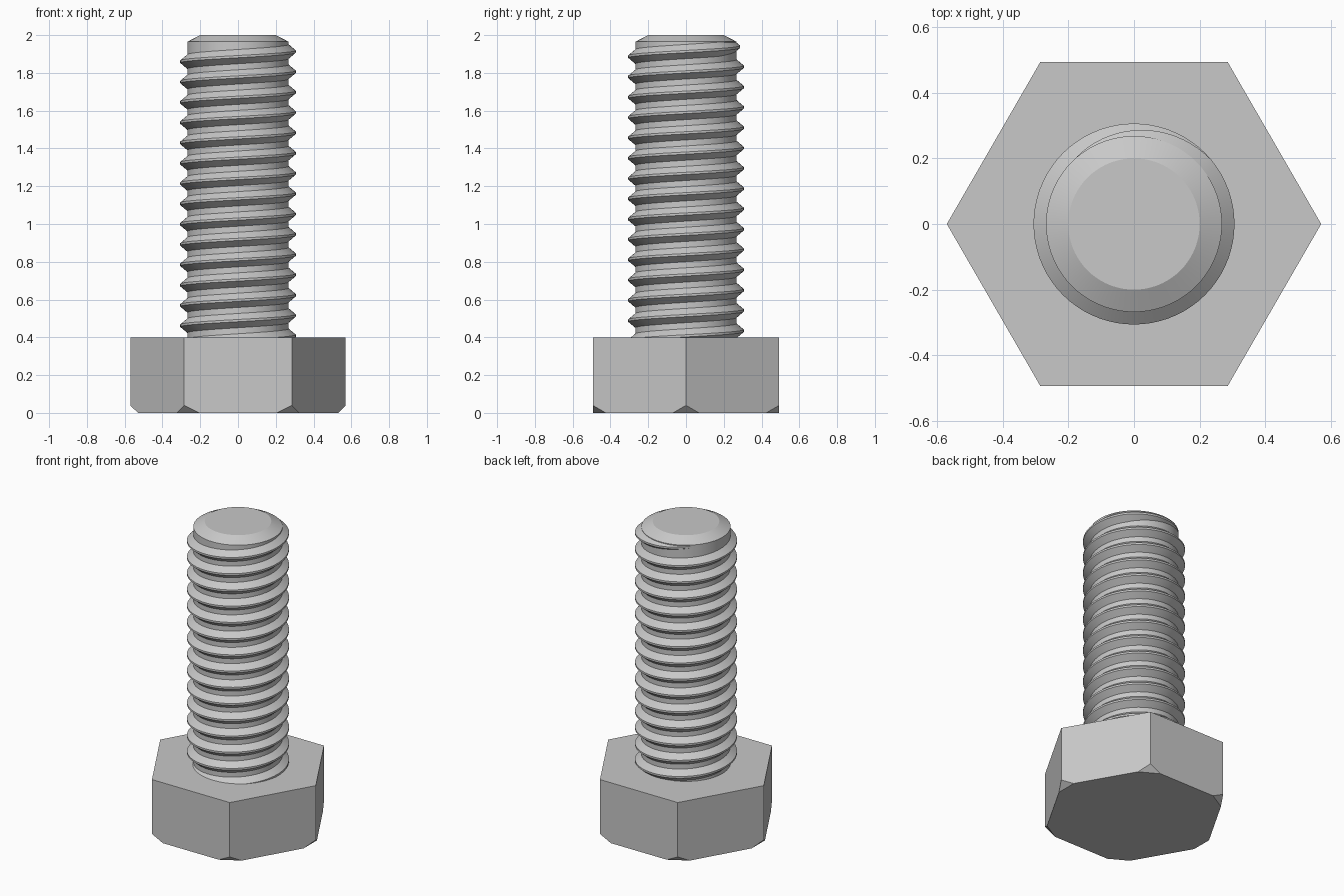
import bpy, bmesh, math
from mathutils import Vector

cube = bpy.data.objects.get("Cube")
if cube:
    bpy.data.objects.remove(cube, do_unlink=True)

steel = bpy.data.materials.new("steel_grey")
steel.use_nodes = True
grey = (0.58, 0.58, 0.58, 1)
steel.diffuse_color = grey
steel.node_tree.nodes["Principled BSDF"].inputs["Base Color"].default_value = grey


def finish(name, bm, smooth=True):
    bmesh.ops.recalc_face_normals(bm, faces=bm.faces)
    mesh = bpy.data.meshes.new(name)
    bm.to_mesh(mesh)
    bm.free()
    mesh.materials.append(steel)
    obj = bpy.data.objects.new(name, mesh)
    bpy.context.collection.objects.link(obj)
    if smooth:
        bpy.ops.object.select_all(action='DESELECT')
        obj.select_set(True)
        bpy.context.view_layer.objects.active = obj
        bpy.ops.object.shade_smooth_by_angle(angle=math.radians(20))
    return obj


def polar(radius, angle, z):
    return Vector((radius * math.cos(angle), radius * math.sin(angle), z))


# Hexagonal head with its lower corners cut off by flat planes
HEAD_R, HEAD_H, CUT = 0.57, 0.4, 0.04
bm = bmesh.new()
lower = [bm.verts.new(polar(HEAD_R, i * math.pi / 3, 0)) for i in range(6)]
base = bm.faces.new(lower)
top = bmesh.ops.extrude_face_region(bm, geom=[base])["geom"]
bmesh.ops.translate(bm, vec=(0, 0, HEAD_H),
                    verts=[v for v in top if isinstance(v, bmesh.types.BMVert)])
if base not in bm.faces:
    bm.faces.new(lower)
for i in range(6):
    a = i * math.pi / 3
    bmesh.ops.bisect_plane(bm, geom=bm.verts[:] + bm.edges[:] + bm.faces[:],
                           plane_co=polar(HEAD_R, a, CUT),
                           plane_no=polar(1, a, -1), clear_outer=True)
    bmesh.ops.holes_fill(bm, edges=[e for e in bm.edges if e.is_boundary])
finish("hex_head", bm, smooth=False)

# Shank core with a chamfered tip
SEG = 72
CORE_R = 0.268
bm = bmesh.new()
rings = [[bm.verts.new(polar(r, i * math.tau / SEG, z)) for i in range(SEG)]
         for r, z in ((CORE_R, 0.36), (CORE_R, 1.965), (0.2, 2.0))]
for a, b in zip(rings, rings[1:]):
    for i in range(SEG):
        j = (i + 1) % SEG
        bm.faces.new((a[i], a[j], b[j], b[i]))
bm.faces.new(rings[0])
bm.faces.new(rings[-1])
finish("shank_core", bm)

# Right-hand thread ridge, fading into the core at the tip
PITCH, CREST_R, START_Z = 0.1075, 0.306, 1.913
ROOT_HALF, CREST_HALF = 0.042, 0.006
fade_start, fade_end = math.radians(40), math.radians(140)
first = round(-14.5 * SEG)
last = round(fade_end / math.tau * SEG)
bm = bmesh.new()
previous = None
for step in range(first, last + 1):
    a = step * math.tau / SEG
    z = START_Z + PITCH * a / math.tau
    k = min(1, max(0, (fade_end - a) / (fade_end - fade_start)))
    crest = CORE_R - 0.003 + (CREST_R - CORE_R + 0.003) * k
    half = CREST_HALF + (ROOT_HALF - CREST_HALF) * max(k, 0.1)
    ring = [bm.verts.new(polar(r, a, z + dz)) for r, dz in
            ((CORE_R - 0.005, -half), (crest, -CREST_HALF),
             (crest, CREST_HALF), (CORE_R - 0.005, half))]
    if previous:
        for i in range(4):
            j = (i + 1) % 4
            bm.faces.new((previous[i], previous[j], ring[j], ring[i]))
    else:
        bm.faces.new(ring)
    previous = ring
bm.faces.new(previous)
finish("screw_thread", bm)
